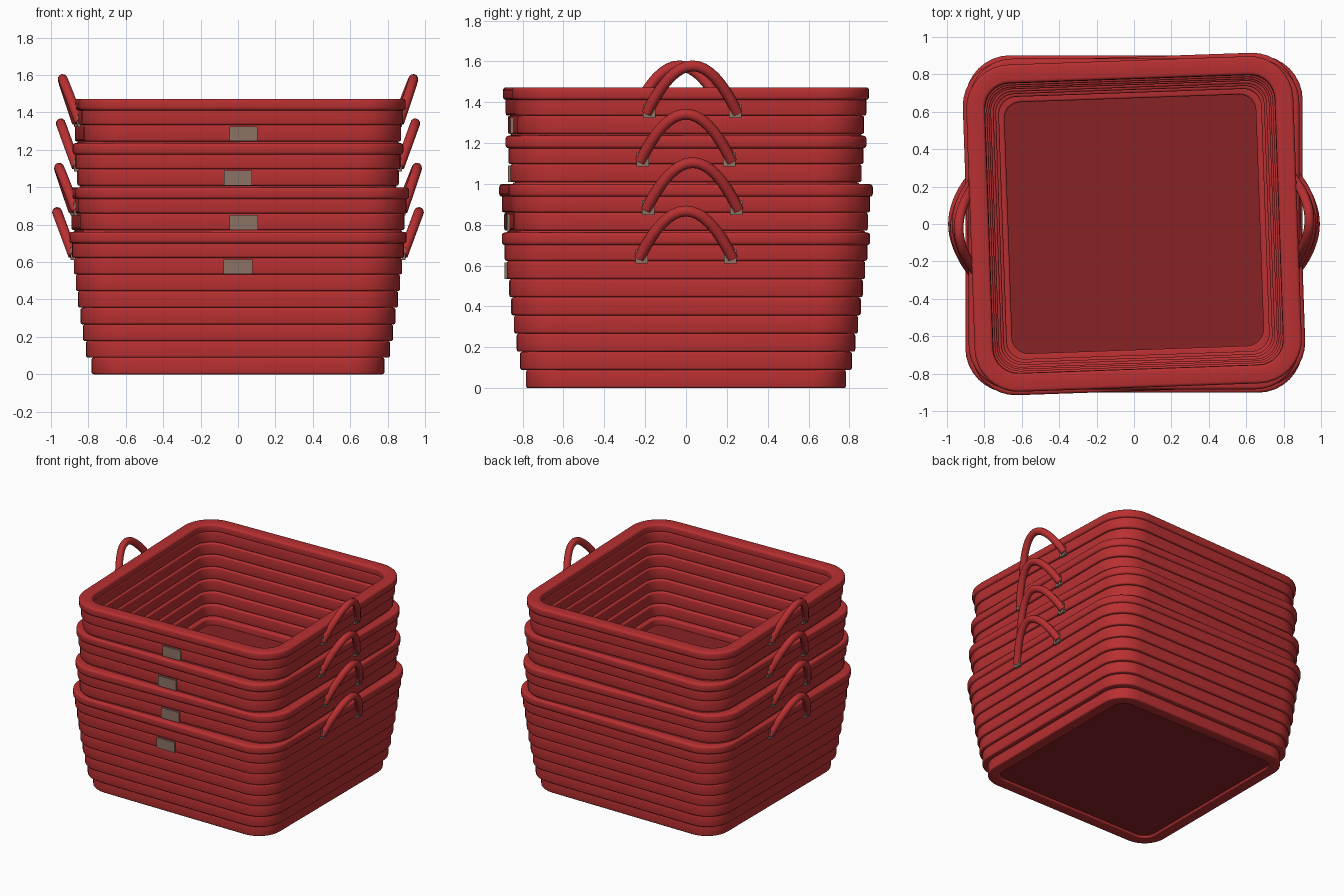
import bpy, bmesh, math
from mathutils import Matrix

if "Cube" in bpy.data.objects:
    bpy.data.objects.remove(bpy.data.objects["Cube"], do_unlink=True)


def material(name, rgb):
    m = bpy.data.materials.new(name)
    m.use_nodes = True
    m.diffuse_color = (*rgb, 1)
    m.node_tree.nodes["Principled BSDF"].inputs["Base Color"].default_value = (*rgb, 1)
    return m


RED = material("red_rope", (0.48, 0.029, 0.031))
DARK = material("dark_red_floor", (0.25, 0.016, 0.018))
TAN = material("tan_leather", (0.26, 0.17, 0.13))


def finish(name, mesh, mat, place, smooth=True):
    """Put a mesh in the scene with its colour, position and shading."""
    mesh.transform(place)
    mesh.materials.clear()
    mesh.materials.append(mat)
    ob = bpy.data.objects.new(name, mesh)
    bpy.context.collection.objects.link(ob)
    if smooth:
        bpy.ops.object.select_all(action='DESELECT')
        ob.select_set(True)
        bpy.context.view_layer.objects.active = ob
        bpy.ops.object.shade_smooth_by_angle(angle=math.radians(40))
    return ob


def outline(half, radius, z, steps=8):
    """Rounded square at height z."""
    pts = []
    for corner in range(4):
        mid = math.pi / 4 + corner * math.pi / 2
        cx = math.copysign(half - radius, math.cos(mid))
        cy = math.copysign(half - radius, math.sin(mid))
        for i in range(steps + 1):
            a = (corner + i / steps) * math.pi / 2
            pts.append((cx + radius * math.cos(a), cy + radius * math.sin(a), z))
    return pts


def add_ring(bm, half, radius, thick, z0, z1, bevel):
    """Square coil with rounded edges, swept round the basket."""
    profile = []
    corners = [(bevel, z1 - bevel), (thick - bevel, z1 - bevel),
               (thick - bevel, z0 + bevel), (bevel, z0 + bevel)]
    for k, (inset, z) in enumerate(corners):
        for i in range(4):
            a = math.pi - (k + i / 3) * math.pi / 2
            profile.append((inset + bevel * math.cos(a), z + bevel * math.sin(a)))
    loops = [[bm.verts.new(p) for p in outline(half - d, radius - d, z)]
             for d, z in profile]
    for a, b in zip(loops, loops[1:] + loops[:1]):
        for i in range(len(a)):
            j = (i + 1) % len(a)
            bm.faces.new((a[i], a[j], b[j], b[i]))


def to_mesh(bm, name):
    bmesh.ops.recalc_face_normals(bm, faces=bm.faces)
    mesh = bpy.data.meshes.new(name)
    bm.to_mesh(mesh)
    bm.free()
    return mesh


def plate(name, size, centre, place):
    bm = bmesh.new()
    bmesh.ops.create_cube(bm, size=1, matrix=Matrix.Translation(centre) @ Matrix.Diagonal((*size, 1)))
    finish(name, to_mesh(bm, name), TAN, place, smooth=False)


def handle(name, side, place):
    """Leaning arched rope handle."""
    cu = bpy.data.curves.new(name, 'CURVE')
    cu.dimensions = '3D'
    cu.bevel_depth = 0.027
    cu.bevel_resolution = 4
    cu.use_fill_caps = True
    n = 24
    sp = cu.splines.new('POLY')
    sp.points.add(n)
    for i, p in enumerate(sp.points):
        t = math.sin((i / n - 0.5) * math.pi)
        rise = 1 - t * t
        p.co = (side * (0.882 + 0.085 * rise), 0.228 * t, 0.637 + 0.23 * rise, 1)
    tmp = bpy.data.objects.new(name + "_path", cu)
    bpy.context.collection.objects.link(tmp)
    bpy.context.view_layer.update()
    mesh = bpy.data.meshes.new_from_object(tmp.evaluated_get(bpy.context.evaluated_depsgraph_get()))
    bpy.data.objects.remove(tmp, do_unlink=True)
    finish(name, mesh, RED, place)


COURSES = [0.783, 0.813, 0.829, 0.842, 0.856, 0.866, 0.877, 0.888]
STEP = 0.089
RIM_BOTTOM, RIM_TOP = 0.7, 0.762


def basket(label, place):
    # stacked coils and rim
    bm = bmesh.new()
    for i, half in enumerate(COURSES):
        top = min((i + 1) * STEP, RIM_BOTTOM + 0.01)
        add_ring(bm, half, 0.18 + 0.007 * i, 0.09, i * STEP, top, 0.011)
    add_ring(bm, 0.902, 0.24, 0.102, RIM_BOTTOM, RIM_TOP, 0.016)
    finish(label + "_wall", to_mesh(bm, "wall"), RED, place)

    # floor slab
    bm = bmesh.new()
    low, high = [[bm.verts.new(p) for p in outline(0.71, 0.107, z)] for z in (0.015, 0.04)]
    bm.faces.new(low)
    bm.faces.new(high)
    for i in range(len(low)):
        j = (i + 1) % len(low)
        bm.faces.new((low[i], low[j], high[j], high[i]))
    finish(label + "_floor", to_mesh(bm, "floor"), DARK, place)

    # front tag, handles and their end patches
    plate(label + "_front_tag", (0.155, 0.02, 0.08), (0, -0.879, 0.575), place)
    for side, word in ((1, "left"), (-1, "right")):
        handle(f"{label}_{word}_handle", side, place)
        for end in (-1, 1):
            plate(f"{label}_{word}_handle_patch", (0.02, 0.062, 0.07),
                  (side * 0.886, end * 0.217, 0.646), place)


# four nested baskets, every second one turned a little
for n, label in enumerate(("bottom_basket", "second_basket", "third_basket", "top_basket")):
    scale = 1 - 0.01 * n
    turn = math.radians(2) * (n % 2)
    basket(label, Matrix.Translation((0, 0, 0.237 * n)) @ Matrix.Rotation(turn, 4, 'Z')
           @ Matrix.Diagonal((scale, scale, 1, 1)))
